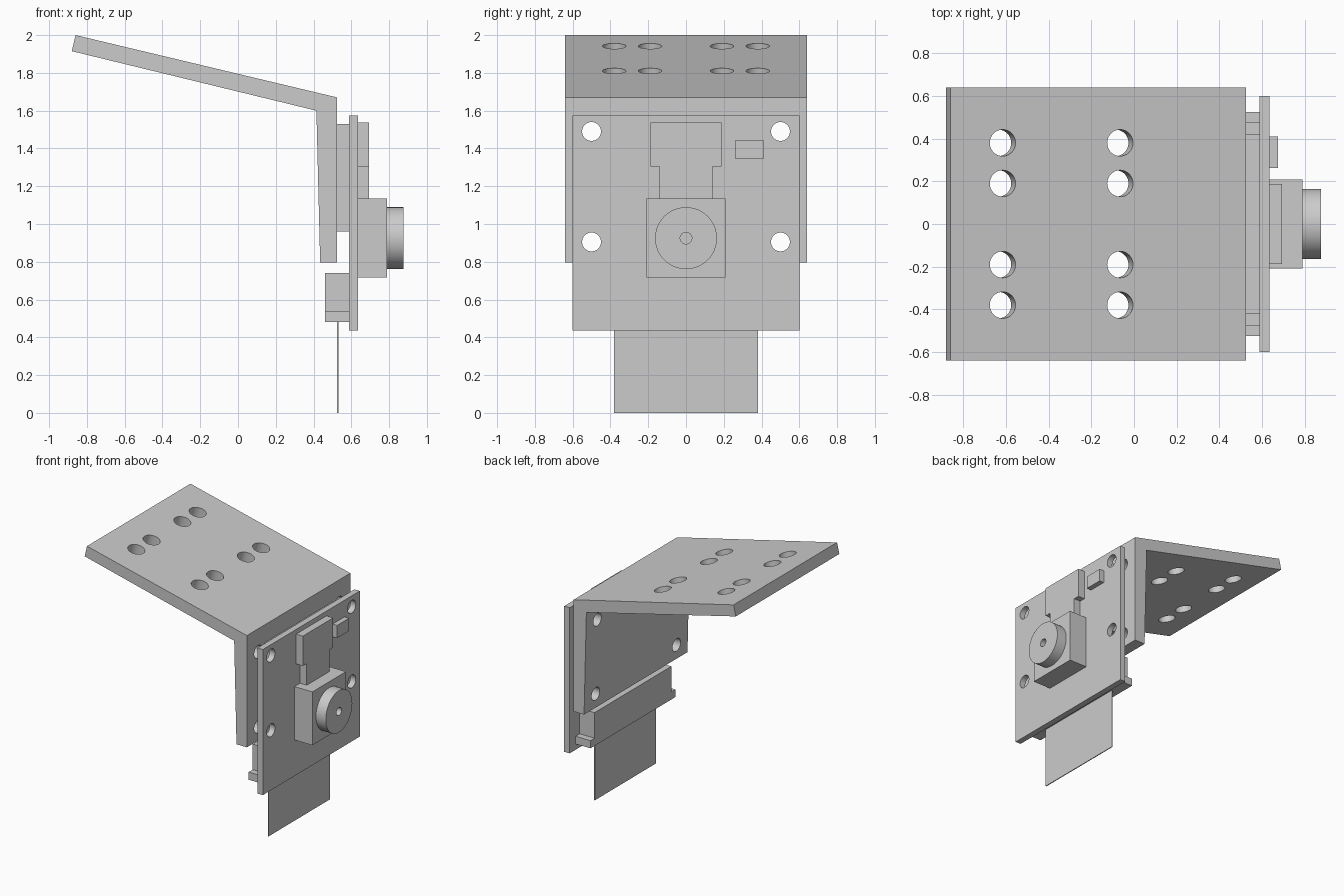
import bpy, bmesh, math
from mathutils import Vector, Matrix

if "Cube" in bpy.data.objects:
    bpy.data.objects.remove(bpy.data.objects["Cube"], do_unlink=True)

grey = bpy.data.materials.new("light grey")
grey.use_nodes = True
colour = (0.6, 0.6, 0.6, 1)
grey.diffuse_color = colour
grey.node_tree.nodes["Principled BSDF"].inputs["Base Color"].default_value = colour


def finish(name, bm):
    bmesh.ops.recalc_face_normals(bm, faces=bm.faces)
    mesh = bpy.data.meshes.new(name)
    bm.to_mesh(mesh)
    bm.free()
    mesh.materials.append(grey)
    ob = bpy.data.objects.new(name, mesh)
    bpy.context.collection.objects.link(ob)
    return ob


def box(name, x, y, z):
    bm = bmesh.new()
    size = [b - a for a, b in (x, y, z)]
    mid = [(a + b) / 2 for a, b in (x, y, z)]
    bmesh.ops.create_cube(bm, size=1, matrix=Matrix.Translation(mid) @ Matrix.Diagonal((*size, 1)))
    return finish(name, bm)


def prism(name, points, offset):
    bm = bmesh.new()
    face = bm.faces.new([bm.verts.new(p) for p in points])
    new = bmesh.ops.extrude_face_region(bm, geom=[face])["geom"]
    bmesh.ops.translate(bm, vec=offset, verts=[v for v in new if isinstance(v, bmesh.types.BMVert)])
    return finish(name, bm)


def rods(name, centres, axis, radius, length):
    bm = bmesh.new()
    turn = Vector(axis).to_track_quat("Z", "Y").to_matrix().to_4x4()
    for c in centres:
        bmesh.ops.create_cone(bm, cap_ends=True, segments=48, radius1=radius, radius2=radius,
                              depth=length, matrix=Matrix.Translation(c) @ turn)
    return finish(name, bm)


def cut(ob, cutter):
    mod = ob.modifiers.new("holes", "BOOLEAN")
    mod.operation, mod.solver, mod.object = "DIFFERENCE", "EXACT", cutter
    bpy.context.view_layer.update()
    mesh = bpy.data.meshes.new_from_object(ob.evaluated_get(bpy.context.evaluated_depsgraph_get()))
    ob.modifiers.clear()
    ob.data = mesh
    bpy.data.objects.remove(cutter, do_unlink=True)


def smooth(ob):
    bpy.ops.object.select_all(action="DESELECT")
    ob.select_set(True)
    bpy.context.view_layer.objects.active = ob
    bpy.ops.object.shade_smooth_by_angle(angle=math.radians(30))


X = (1, 0, 0)
screw_spots = [(0.55, y, z) for y in (-0.5, 0.5) for z in (0.905, 1.49)]

# Bent mounting bracket with a tilted, drilled top plate
profile = [(-0.86, 2.0), (0.525, 1.67), (0.525, 0.795), (0.435, 0.795), (0.415, 1.6), (-0.88, 1.915)]
bracket = prism("mounting_bracket", [(x, -0.64, z) for x, z in profile], (0, 1.28, 0))
plate_normal = Vector((0.33, 0, 1.385)).normalized()
top_spots = [(x, y, 2.0 - (x + 0.86) * 0.238) for x in (-0.615, -0.065)
             for y in (-0.38, -0.19, 0.19, 0.38)]
cut(bracket, rods("plate_drill", top_spots, plate_normal, 0.062, 0.3))
cut(bracket, rods("bracket_drill", screw_spots, X, 0.05, 0.5))
smooth(bracket)

# Circuit board and spacer block
board = box("circuit_board", (0.588, 0.635), (-0.6, 0.6), (0.435, 1.575))
cut(board, rods("board_drill", screw_spots, X, 0.05, 0.5))
smooth(board)
box("spacer_block", (0.525, 0.588), (-0.42, 0.42), (0.96, 1.53))

# Ribbon socket with a wider latch bar, and the ribbon
box("ribbon_socket", (0.46, 0.588), (-0.475, 0.475), (0.54, 0.74))
box("socket_latch", (0.46, 0.588), (-0.525, 0.525), (0.48, 0.54))
box("ribbon_cable", (0.524, 0.531), (-0.38, 0.38), (0, 0.48))

# Camera housing and lens with a pinhole
box("camera_housing", (0.635, 0.79), (-0.208, 0.208), (0.717, 1.135))
lens = rods("lens_barrel", [(0.8325, 0, 0.925)], X, 0.164, 0.085)
cut(lens, rods("lens_drill", [(0.875, 0, 0.925)], X, 0.031, 0.1))
smooth(lens)

# Stepped flex connector and small chip on the board
outline = [(-0.14, 1.135), (0.14, 1.135), (0.14, 1.305), (0.188, 1.305),
           (0.188, 1.538), (-0.188, 1.538), (-0.188, 1.305), (-0.14, 1.305)]
prism("flex_connector", [(0.635, y, z) for y, z in outline], (0.058, 0, 0))
box("small_chip", (0.635, 0.675), (0.263, 0.41), (1.345, 1.445))
